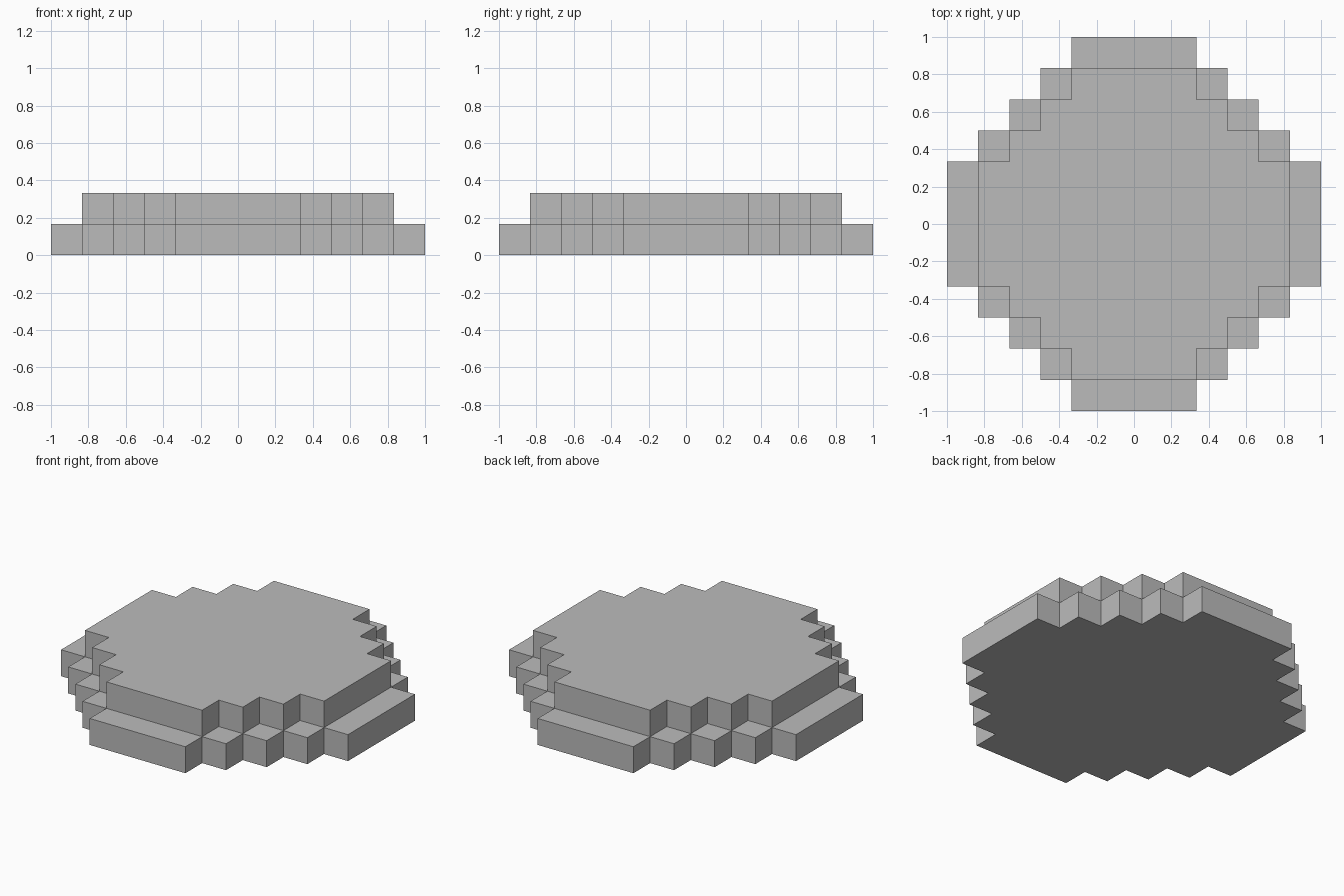
import bpy
import bmesh

cube = bpy.data.objects.get("Cube")
if cube:
    bpy.data.objects.remove(cube, do_unlink=True)

UNIT = 1 / 6  # side of one square step

grey = bpy.data.materials.new("stone grey")
grey.use_nodes = True
colour = (0.5, 0.5, 0.5, 1)
grey.diffuse_color = colour
grey.node_tree.nodes["Principled BSDF"].inputs["Base Color"].default_value = colour


def stepped_outline(reach):
    """Counter-clockwise staircase outline with four-fold symmetry."""
    quarter = [(reach, 2)]
    for i in range(1, reach - 1):
        quarter += [(reach - i, 1 + i), (reach - i, 2 + i)]
    points = []
    for _ in range(4):
        points += quarter
        quarter = [(-y, x) for x, y in quarter]
    return points


bm = bmesh.new()


def face(points):
    bm.faces.new([bm.verts.new([c * UNIT for c in p]) for p in points])


def cap(outline, z):
    face([(x, y, z) for x, y in outline])


def walls(outline, z):
    for (ax, ay), (bx, by) in zip(outline, outline[1:] + outline[:1]):
        face([(ax, ay, z), (bx, by, z), (bx, by, z + 1), (ax, ay, z + 1)])


lower, upper = stepped_outline(6), stepped_outline(5)

# Underside, both tiers of walls and the top
cap(lower[::-1], 0)
walls(lower, 0)
walls(upper, 1)
cap(upper, 2)

# Ledges: one long step and three square steps on each quarter
ledges = [[(5, -2), (6, -2), (6, 2), (5, 2)]]
for i in range(3):
    x, y = 4 - i, 2 + i
    ledges.append([(x, y), (x + 1, y), (x + 1, y + 1), (x, y + 1)])
for _ in range(4):
    for ledge in ledges:
        cap(ledge, 1)
    ledges = [[(-y, x) for x, y in ledge] for ledge in ledges]

bmesh.ops.remove_doubles(bm, verts=bm.verts[:], dist=0.001)
mesh = bpy.data.meshes.new("stepped_platform")
bm.to_mesh(mesh)
bm.free()
mesh.materials.append(grey)
platform = bpy.data.objects.new("stepped_platform", mesh)
bpy.context.scene.collection.objects.link(platform)
